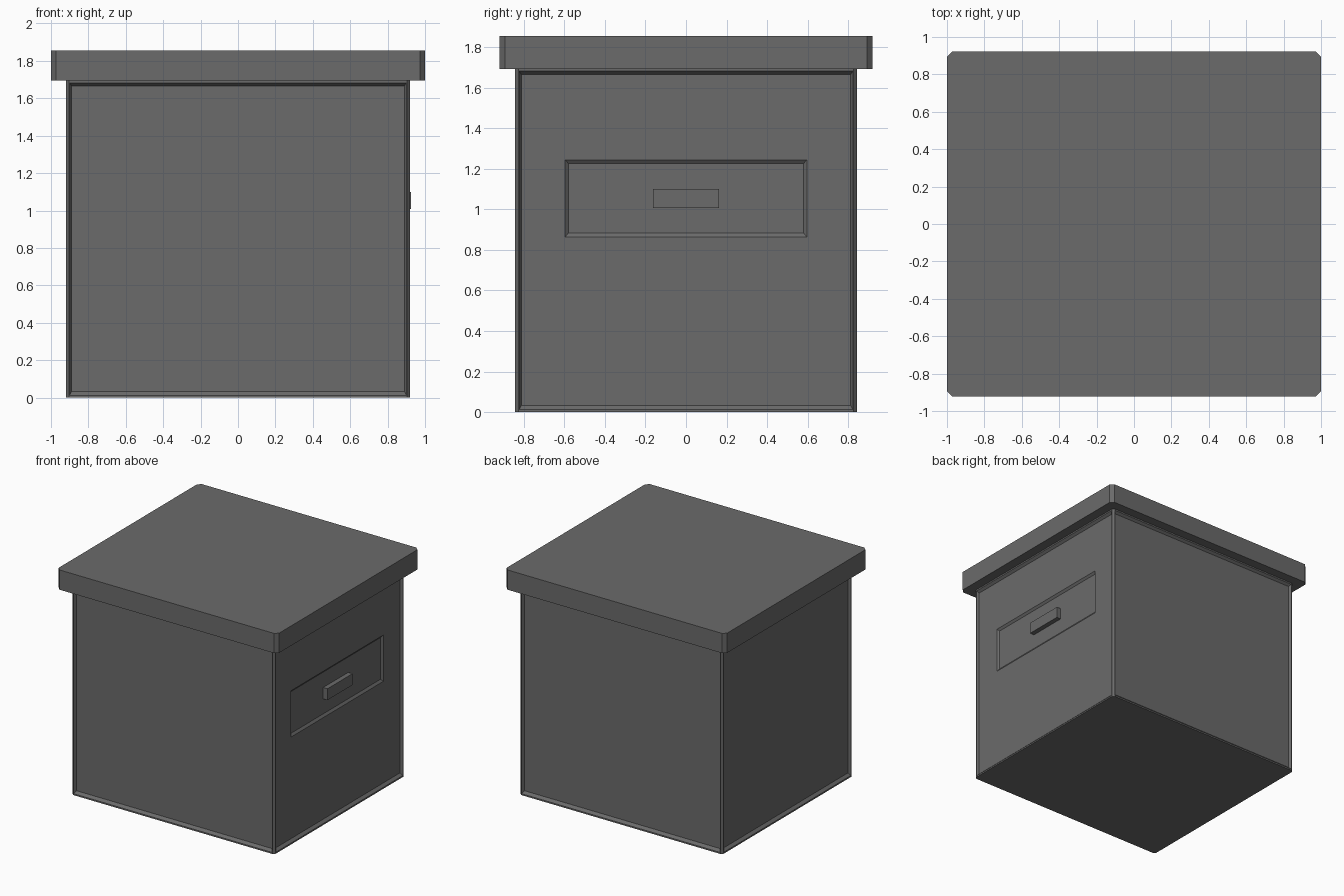
import bpy, bmesh

if "Cube" in bpy.data.objects:
    bpy.data.objects.remove(bpy.data.objects["Cube"])

grey = bpy.data.materials.new("dark grey")
grey.diffuse_color = (0.145, 0.145, 0.145, 1)
grey.use_nodes = True
grey.node_tree.nodes["Principled BSDF"].inputs["Base Color"].default_value = grey.diffuse_color


def block(hx, hy, z0, z1, chamfer):
    """Box with chamfered vertical corners, as a bmesh."""
    bm = bmesh.new()
    bmesh.ops.create_cube(bm, size=2)
    for v in bm.verts:
        v.co = (v.co.x * hx, v.co.y * hy, z1 if v.co.z > 0 else z0)
    if chamfer:
        edges = [e for e in bm.edges
                 if abs(e.verts[0].co.z - e.verts[1].co.z) > 0.01]
        bmesh.ops.bevel(bm, geom=edges, offset=chamfer, segments=1,
                        affect='EDGES', profile=0.5)
    return bm


def finish(bm, name):
    bmesh.ops.recalc_face_normals(bm, faces=bm.faces)
    mesh = bpy.data.meshes.new(name)
    bm.to_mesh(mesh)
    bm.free()
    mesh.materials.append(grey)
    obj = bpy.data.objects.new(name, mesh)
    bpy.context.collection.objects.link(obj)
    return obj


def inset_to(bm, face, axis, dist, half, z0, z1):
    """Inset a side face and place the inner rectangle exactly."""
    bmesh.ops.inset_individual(bm, faces=[face], thickness=0.002)
    c = face.calc_center_median()
    sign = 1 if c[axis] > 0 else -1
    for v in face.verts:
        v.co.z = z1 if v.co.z > c.z else z0
        v.co[1 - axis] = half if v.co[1 - axis] > 0 else -half
        v.co[axis] = sign * dist


# box body with a shallow recessed panel on every side
HX, HY, TOP = 0.92, 0.843, 1.694
body = block(HX, HY, 0, TOP, 0.016)
body.normal_update()
for axis, dist, width in ((0, HX, HY), (1, HY, HX)):
    sides = [f for f in body.faces if abs(f.normal[axis]) > 0.99]
    for f in sides:
        front = f.calc_center_median()[axis] > 0
        inset_to(body, f, axis, dist, width - 0.02, 0.012, TOP - 0.012)
        inset_to(body, f, axis, dist - 0.02, width - 0.03, 0.032, TOP - 0.028)
        # label recess on the right side only
        if axis == 0 and front:
            inset_to(body, f, axis, dist - 0.02, 0.596, 0.864, 1.244)
            inset_to(body, f, axis, dist - 0.034, 0.58, 0.884, 1.226)
finish(body, "box_body")

# overhanging lid
finish(block(1.0, 0.921, TOP, 1.856, 0.027), "lid")

# small pull on the label recess
pull = block(0.025, 0.163, 1.007, 1.10, 0)
bmesh.ops.translate(pull, verts=pull.verts, vec=(0.90, 0, 0))
finish(pull, "pull_handle")
